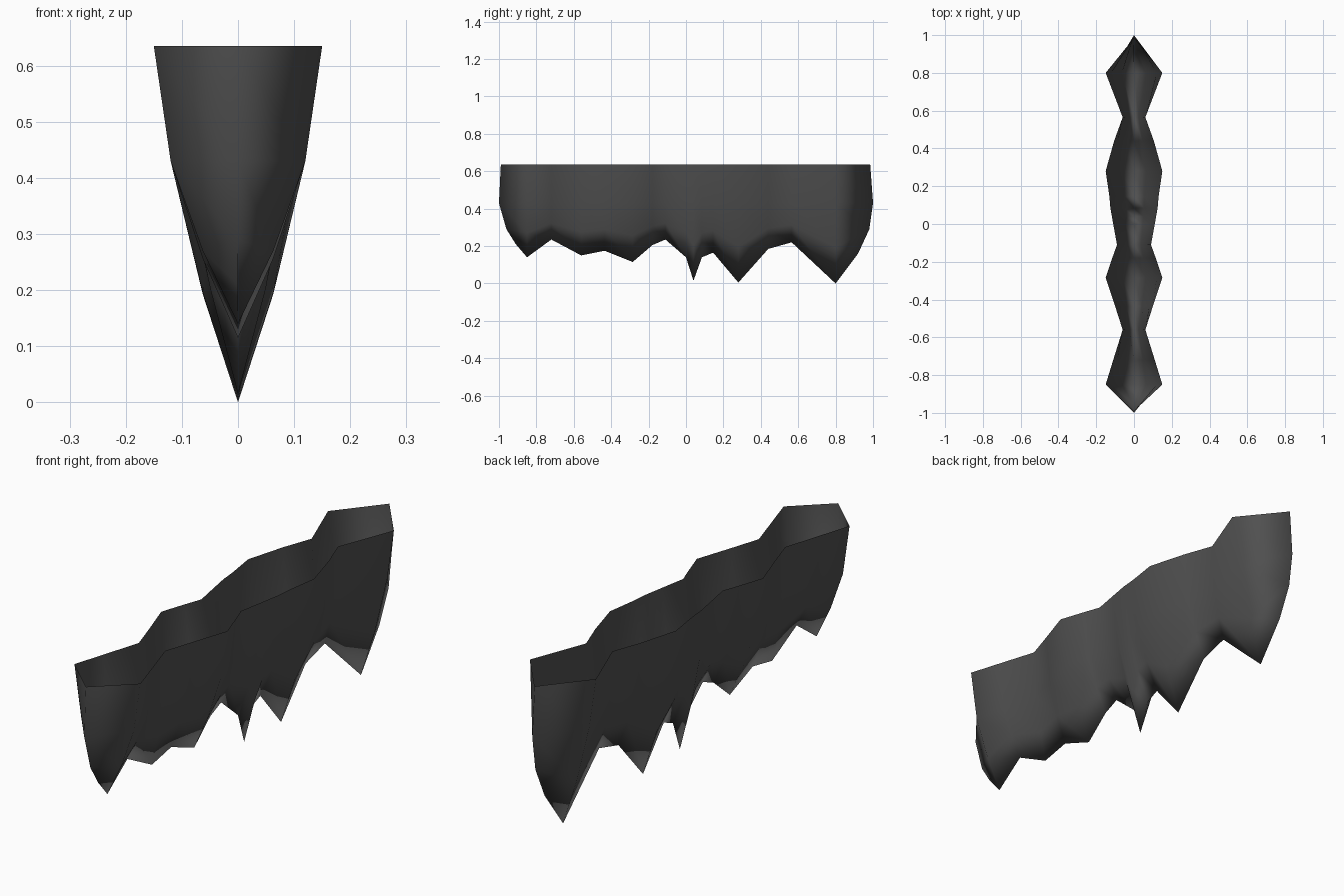
import bpy
import bmesh

cube = bpy.data.objects.get("Cube")
if cube:
    bpy.data.objects.remove(cube, do_unlink=True)

# Dark stone colour
stone = bpy.data.materials.new("dark grey stone")
stone.use_nodes = True
COLOUR = (0.08, 0.08, 0.08, 1)
stone.diffuse_color = COLOUR
stone.node_tree.nodes["Principled BSDF"].inputs["Base Color"].default_value = COLOUR

TOP, MID = 0.635, 0.43

# Cross-sections along the length: y, half width at the rim, height of the keel
SECTIONS = [
    (-0.85, 0.15, 0.14), (-0.72, 0.11, 0.235), (-0.56, 0.06, 0.15),
    (-0.435, 0.10, 0.175), (-0.285, 0.15, 0.115), (-0.18, 0.115, 0.205),
    (-0.11, 0.09, 0.235), (0.0, 0.11, 0.14), (0.04, 0.117, 0.015),
    (0.085, 0.125, 0.14), (0.145, 0.13, 0.165), (0.28, 0.15, 0.005),
    (0.44, 0.105, 0.185), (0.565, 0.06, 0.22), (0.80, 0.15, 0.0),
]
# Pointed end profiles on the centre plane: y, z from rim to keel
FRONT_END = [(-0.99, TOP), (-1.0, MID), (-0.96, 0.29), (-0.91, 0.21)]
BACK_END = [(0.985, TOP), (1.0, MID), (0.98, 0.29), (0.92, 0.16)]

bm = bmesh.new()


def side_column(y, width, keel, side):
    """Rim, middle and lower points of one wall."""
    low = keel + (MID - keel) * 0.45
    points = [(width, TOP), (width * 0.8, MID), (width * 0.42, low)]
    return [bm.verts.new((side * x, y, z)) for x, z in points]


keels = [bm.verts.new((0, y, z)) for y, w, z in SECTIONS]
ends = [[bm.verts.new((0, y, z)) for y, z in end] for end in (FRONT_END, BACK_END)]


def add_face(verts, side):
    bm.faces.new(verts if side > 0 else verts[::-1])


# Hanging walls, one on each side of the shared keel
for side in (1, -1):
    walls = [side_column(*s, side) + [k] for s, k in zip(SECTIONS, keels)]
    columns = [ends[0][:3]] + walls + [ends[1][:3]]
    for a, b in zip(columns, columns[1:]):
        for i in range(min(len(a), len(b)) - 1):
            add_face([a[i], a[i + 1], b[i + 1], b[i]], side)
    # Lower corners closing the pointed ends
    add_face([ends[0][2], ends[0][3], keels[0], walls[0][2]], side)
    add_face([walls[-1][2], keels[-1], ends[1][3], ends[1][2]], side)

bm.normal_update()
mesh = bpy.data.meshes.new("hanging_rock_shell")
bm.to_mesh(mesh)
bm.free()
mesh.materials.append(stone)
mesh.shade_smooth()

shell = bpy.data.objects.new("hanging_rock_shell", mesh)
bpy.context.collection.objects.link(shell)
